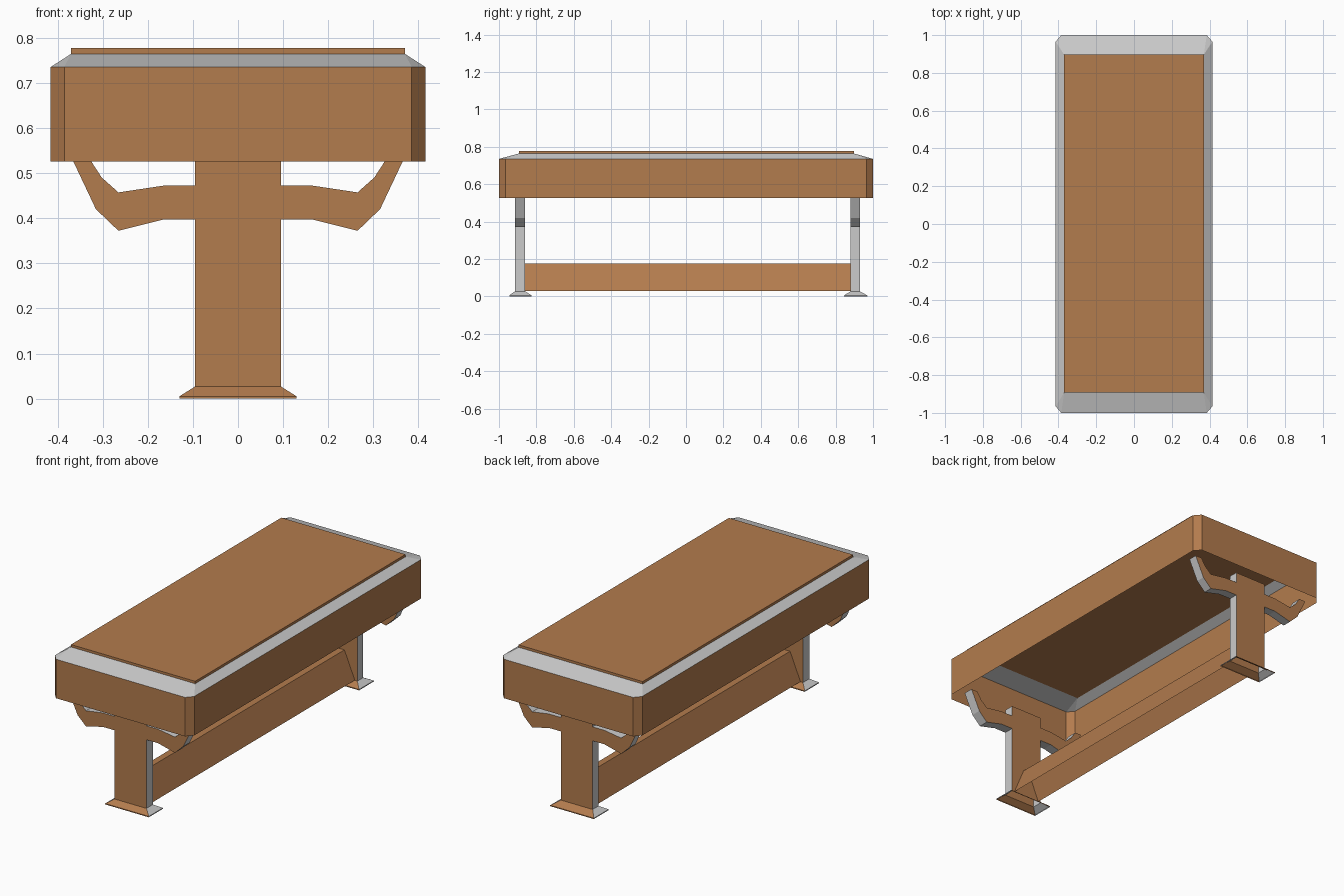
import bpy

if "Cube" in bpy.data.objects:
    bpy.data.objects.remove(bpy.data.objects["Cube"])

wood = bpy.data.materials.new("wood")
wood.diffuse_color = (0.45, 0.2, 0.075, 1)
wood.use_nodes = True
wood.node_tree.nodes["Principled BSDF"].inputs["Base Color"].default_value = wood.diffuse_color
WOOD, GREY = 0, 1


def make(name, verts, faces, kinds):
    """Mesh object with one wood/grey index per face."""
    me = bpy.data.meshes.new(name)
    me.from_pydata(verts, [], faces)
    me.materials.append(wood)
    me.materials.append(None)
    for p, k in zip(me.polygons, kinds):
        p.material_index = k
    me.update()
    ob = bpy.data.objects.new(name, me)
    bpy.context.collection.objects.link(ob)
    return ob


def rect(hx, y0, y1, z):
    return [(-hx, y0, z), (hx, y0, z), (hx, y1, z), (-hx, y1, z)]


def loft(name, rings, kinds, bottom=False, top=False):
    """Stack closed rings of equal size; kinds are per side."""
    n = len(rings[0])
    verts = [v for r in rings for v in r]
    faces, mats = [], []
    for r in range(len(rings) - 1):
        for i in range(n):
            j = (i + 1) % n
            faces.append((r*n + i, r*n + j, (r + 1)*n + j, (r + 1)*n + i))
            mats.append(kinds[i])
    if bottom:
        faces.append(tuple(reversed(range(n))))
        mats.append(WOOD)
    if top:
        faces.append(tuple(range(len(verts) - n, len(verts))))
        mats.append(WOOD)
    return make(name, verts, faces, mats)


# Open apron with chamfered corners
def octagon(z):
    x, y, c, d = 0.415, 1.0, 0.03, 0.035
    return [(-x + c, -y, z), (x - c, -y, z), (x, -y + d, z), (x, y - d, z),
            (x - c, y, z), (-x + c, y, z), (-x, y - d, z), (-x, -y + d, z)]


loft("apron", [octagon(0.525), octagon(0.735)], [WOOD] * 8)

# Grey sloping rim between apron and top board
inner = rect(0.37, -0.893, 0.897, 0.764)
rim_faces = []
for i in range(4):
    a, b, c = 2*i, 2*i + 1, (2*i + 2) % 8
    nxt = 8 + (i + 1) % 4
    rim_faces += [(a, b, nxt, 8 + i), (b, c, nxt)]
make("sloped_rim", octagon(0.735) + inner, rim_faces, [GREY] * 8)

# Thin top board
loft("top_board", [inner, rect(0.37, -0.893, 0.897, 0.777)], [WOOD] * 4, True, True)

# Curved bracket outline: lower edge outward, then upper edge back
ARM = [(0.095, 0.397), (0.165, 0.397), (0.265, 0.372), (0.315, 0.42), (0.367, 0.53),
       (0.328, 0.53), (0.302, 0.49), (0.265, 0.457), (0.165, 0.472), (0.095, 0.472)]


def bracket(name, side, y0, y1):
    n = len(ARM)
    pts = ARM if side > 0 else [(-x, z) for x, z in reversed(ARM)]
    verts = [(x, y, z) for y in (y0, y1) for x, z in pts]
    quads = [(k, k + n, (k + 1) % n + n, (k + 1) % n) for k in range(n)]
    strips = [quads[i] for i in range(4)] + [quads[i] for i in range(4, 9)]
    caps = [tuple(range(n)), tuple(reversed(range(n, 2*n)))]
    make(name, verts, strips + caps, [GREY] * 9 + [WOOD] * 2)


# Pedestal legs: post, flared foot and two brackets each
SIDES = [WOOD, GREY, WOOD, GREY]
for end, y0, y1, f0, f1 in (("front", -0.915, -0.86, -0.945, -0.825),
                            ("back", 0.88, 0.93, 0.845, 0.97)):
    loft(end + "_post", [rect(0.095, y0, y1, 0.027), rect(0.095, y0, y1, 0.53)],
         SIDES, False, True)
    loft(end + "_foot", [rect(0.13, f0, f1, 0.0), rect(0.13, f0, f1, 0.005),
                         rect(0.095, y0, y1, 0.027)], SIDES)
    bracket(end + "_right_bracket", 1, y0, y1)
    bracket(end + "_left_bracket", -1, y0, y1)

# Tapered stretcher, open underneath
SECTION = [(0.08, 0.028), (0.018, 0.175), (-0.018, 0.175), (-0.08, 0.028)]
make("stretcher", [(x, y, z) for y in (-0.86, 0.88) for x, z in SECTION],
     [(i, i + 4, i + 5, i + 1) for i in range(3)], [WOOD] * 3)
